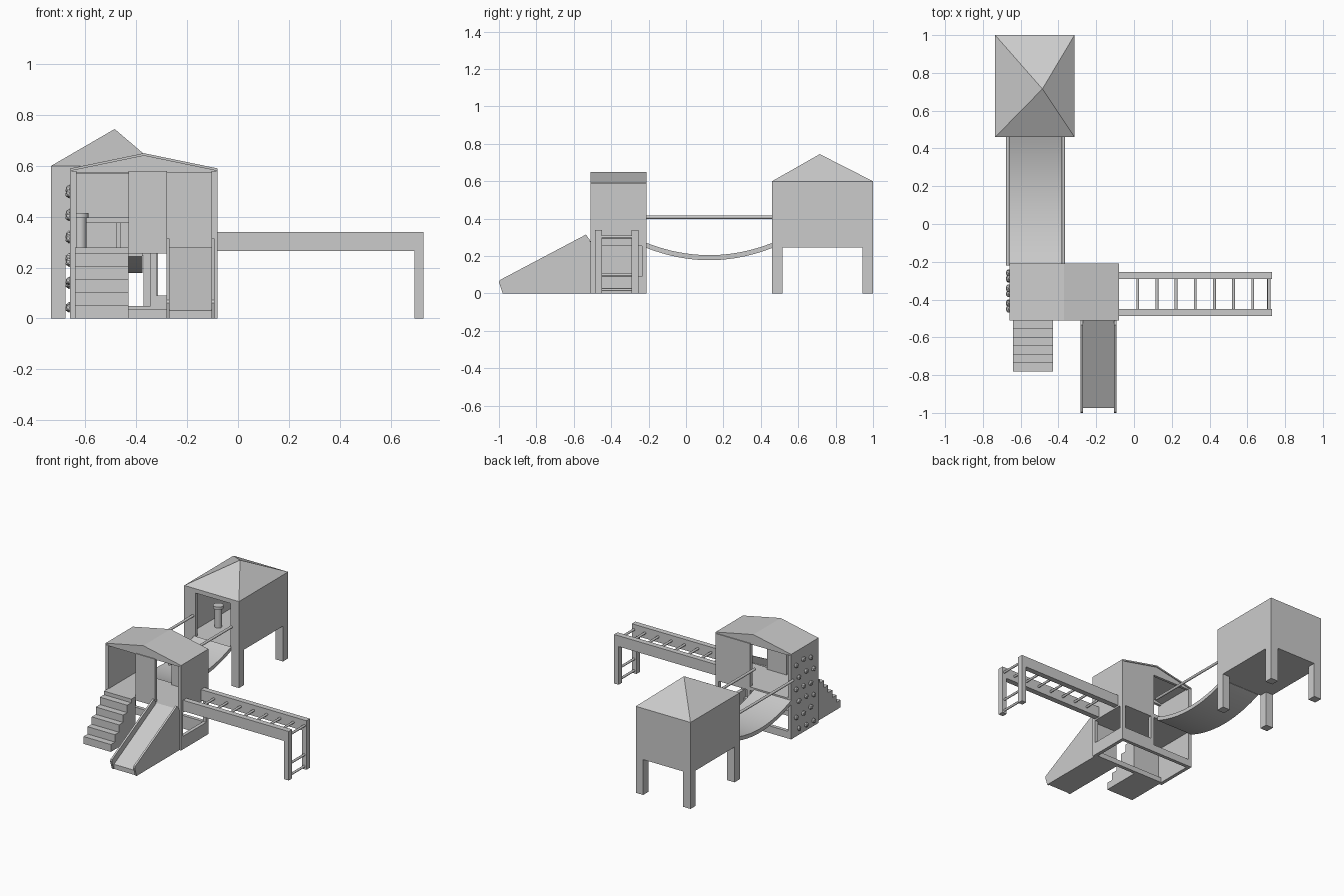
import bpy, bmesh, math, random
from mathutils import Vector

if "Cube" in bpy.data.objects:
    bpy.data.objects.remove(bpy.data.objects["Cube"])
random.seed(4)

GREY = (0.6, 0.6, 0.6, 1)
grey = bpy.data.materials.new("plain grey")
grey.use_nodes = True
grey.diffuse_color = GREY
grey.node_tree.nodes["Principled BSDF"].inputs["Base Color"].default_value = GREY


def finish(name, bm):
    bmesh.ops.recalc_face_normals(bm, faces=bm.faces)
    mesh = bpy.data.meshes.new(name)
    bm.to_mesh(mesh)
    bm.free()
    mesh.materials.append(grey)
    obj = bpy.data.objects.new(name, mesh)
    bpy.context.collection.objects.link(obj)
    return obj


def box(name, x, y, z):
    bm = bmesh.new()
    bmesh.ops.create_cube(bm, size=1)
    for v in bm.verts:
        v.co = Vector([r[0] if c < 0 else r[1] for c, r in zip(v.co, (x, y, z))])
    return finish(name, bm)


def extrude(name, profile, axis, start, end):
    """Profile is (y, z) for axis x, or (x, z) for axis y."""
    bm = bmesh.new()
    put = (lambda p, d: (d, *p)) if axis == "x" else (lambda p, d: (p[0], d, p[1]))
    face = bm.faces.new([bm.verts.new(put(p, start)) for p in profile])
    new = bmesh.ops.extrude_face_region(bm, geom=[face])["geom"]
    shift = Vector((end - start, 0, 0) if axis == "x" else (0, end - start, 0))
    bmesh.ops.translate(bm, vec=shift, verts=[g for g in new if isinstance(g, bmesh.types.BMVert)])
    return finish(name, bm)


def cylinder(name, a, b, radius, sides=10):
    a, b = Vector(a), Vector(b)
    bm = bmesh.new()
    bmesh.ops.create_cone(bm, cap_ends=True, segments=sides, radius1=radius,
                          radius2=radius, depth=(b - a).length)
    turn = Vector((0, 0, 1)).rotation_difference(b - a).to_matrix()
    for v in bm.verts:
        v.co = turn @ v.co + (a + b) / 2
    return finish(name, bm)


# Main tower
L, R, F, B = -0.66, -0.08, -0.51, -0.21
T = 0.024
FLOOR, EAVE = 0.28, 0.58
box("tower_floor", (L, R), (F, B), (0.255, FLOOR))
box("climbing_wall", (L, L + T), (F, B), (0, EAVE))
box("tower_side_wall", (R - T, R), (F, B), (FLOOR, EAVE))
box("tower_front_panel", (-0.43, -0.28), (F, F + T), (FLOOR, EAVE))
box("tower_back_panel", (-0.345, R), (B - T, B), (FLOOR, EAVE))
for name, y in (("front", F), ("back", B - T)):
    box(f"tower_{name}_post", (R - T, R), (y, y + T), (0, FLOOR))
box("tower_back_middle_post", (-0.345, -0.32), (B - T, B), (0, FLOOR))
box("front_sill", (L, R), (F, F + T), (0, 0.035))
box("back_sill", (L, -0.34), (B - T, B), (0, 0.05))
box("back_high_sill", (-0.34, R), (B - T, B), (0, 0.09))
box("side_sill", (R - T, R), (F, B), (0, 0.09))

# Tower roof and gables
mid = (L + R) / 2
outer = [(L, 0.59), (mid, 0.65), (R, 0.59)]
inner = [(R, EAVE), (mid, 0.64), (L, EAVE)]
extrude("tower_roof", outer + inner, "y", F, B)
for name, y in (("front", F + 0.006), ("back", B - T)):
    extrude(f"{name}_gable", [(L, 0.574), (R, 0.574)] + inner, "y", y, y + 0.018)

# Climbing holds
for row in range(6):
    for col in range(3):
        bm = bmesh.new()
        bmesh.ops.create_icosphere(bm, subdivisions=1, radius=0.018)
        lift = random.uniform(0.8, 1.3)
        centre = Vector((L - 0.004, -0.45 + 0.08 * col + 0.03 * (row % 2),
                         0.05 + 0.09 * row + random.uniform(-0.012, 0.012)))
        for v in bm.verts:
            v.co = Vector((v.co.x * 0.9, v.co.y * lift, v.co.z)) + centre
        finish("climbing_hold", bm)

# Stairs
STEPS, bottom = 6, -0.78
run = (F - bottom) / STEPS
steps = [(F, 0), (bottom, 0)]
for i in range(STEPS):
    rise = min(0.051 * (i + 1), FLOOR)
    steps += [(bottom + i * run, rise), (bottom + (i + 1) * run, rise)]
steps[-2:] = [(steps[-2][0], FLOOR), (F, FLOOR)]
extrude("stairs", steps, "x", -0.64, -0.43)

# Slide with raised side rails
rail = [(F, 0), (-0.98, 0), (-1.0, 0.06), (-0.995, 0.072), (-0.535, 0.315), (-0.517, 0.29), (F, 0.27)]
extrude("slide_bed", [(F, 0), (-0.975, 0), (-0.975, 0.032), (F, FLOOR)], "x", -0.27, -0.1)
for x in (-0.282, -0.105):
    extrude("slide_rail", rail, "x", x, x + 0.013)

# Monkey bars
END = 0.73
for y0, y1 in ((-0.487, -0.449), (-0.292, -0.254)):
    extrude("monkey_bar_beam", [(R, 0.265), (0.695, 0.265), (0.695, 0), (END, 0), (END, 0.34), (R, 0.34)],
            "y", y0, y1)
for i in range(8):
    x = min(0.02 + 0.1015 * i, 0.715)
    cylinder("monkey_bar_rung", (x, -0.46, 0.303), (x, -0.28, 0.303), 0.008)
for z in (0.1, 0.02):
    cylinder("end_ladder_rung", (0.713, -0.46, z), (0.713, -0.28, z), 0.008)

# Hanging bridge with handrails
HB = 0.46
N = 20
top = []
for i in range(N + 1):
    t = i / N
    top.append((B + (HB - B) * t, 0.205 + 0.065 * (2 * t - 1) ** 2))
under = [(y, z - 0.027) for y, z in reversed(top)]
bridge = extrude("bridge", top + under, "x", -0.66, -0.375)
for x in (-0.668, -0.374):
    cylinder("bridge_handrail", (x, B - 0.01, 0.408), (x, HB + 0.01, 0.408), 0.009, 12)

# Raised house
HL, HR, HF, HK = -0.735, -0.315, 0.46, 1.0
BASE, TOP = 0.245, 0.6
W = 0.025
box("house_floor", (HL, HR), (HF, HK), (BASE, 0.265))
box("house_back_wall", (HL, HR), (HK - W, HK), (BASE, TOP))
for x in (HL, HR - W):
    box("house_side_wall", (x, x + W), (HF, HK), (BASE, TOP))
for x0, x1 in ((HL, -0.65), (-0.38, HR)):
    box("house_front_panel", (x0, x1), (HF, HF + W), (BASE, TOP))
box("house_door_lintel", (-0.65, -0.38), (HF, HF + W), (0.57, TOP))
for x in (HL, HR - 0.057):
    for y in (HF, HK - 0.057):
        box("house_leg", (x, x + 0.057), (y, y + 0.057), (0, BASE))

bm = bmesh.new()
base = [bm.verts.new((x, y, TOP)) for x, y in ((HL, HF), (HR, HF), (HR, HK), (HL, HK))]
apex = bm.verts.new((-0.485, 0.715, 0.745))
bm.faces.new(base)
for i in range(4):
    bm.faces.new((base[i], base[(i + 1) % 4], apex))
finish("house_roof", bm)

# Furniture inside the house
box("counter_top", (HL + W, HR - W), (0.86, HK - W), (0.375, 0.4))
for x in (-0.63, -0.48):
    box("counter_leg", (x, x + 0.02), (0.87, 0.89), (0.265, 0.375))
cylinder("stool_base", (-0.62, 0.67, 0.265), (-0.62, 0.67, 0.395), 0.024, 16)
cylinder("stool_seat", (-0.62, 0.67, 0.395), (-0.62, 0.67, 0.415), 0.033, 16)

# Smooth shading on the curved parts
bpy.ops.object.select_all(action="DESELECT")
for obj in bpy.context.scene.objects:
    if obj.name.startswith(("bridge", "stool", "monkey_bar_rung", "end_ladder_rung")):
        obj.select_set(True)
bpy.context.view_layer.objects.active = bridge
bpy.ops.object.shade_smooth_by_angle(angle=math.radians(40))
